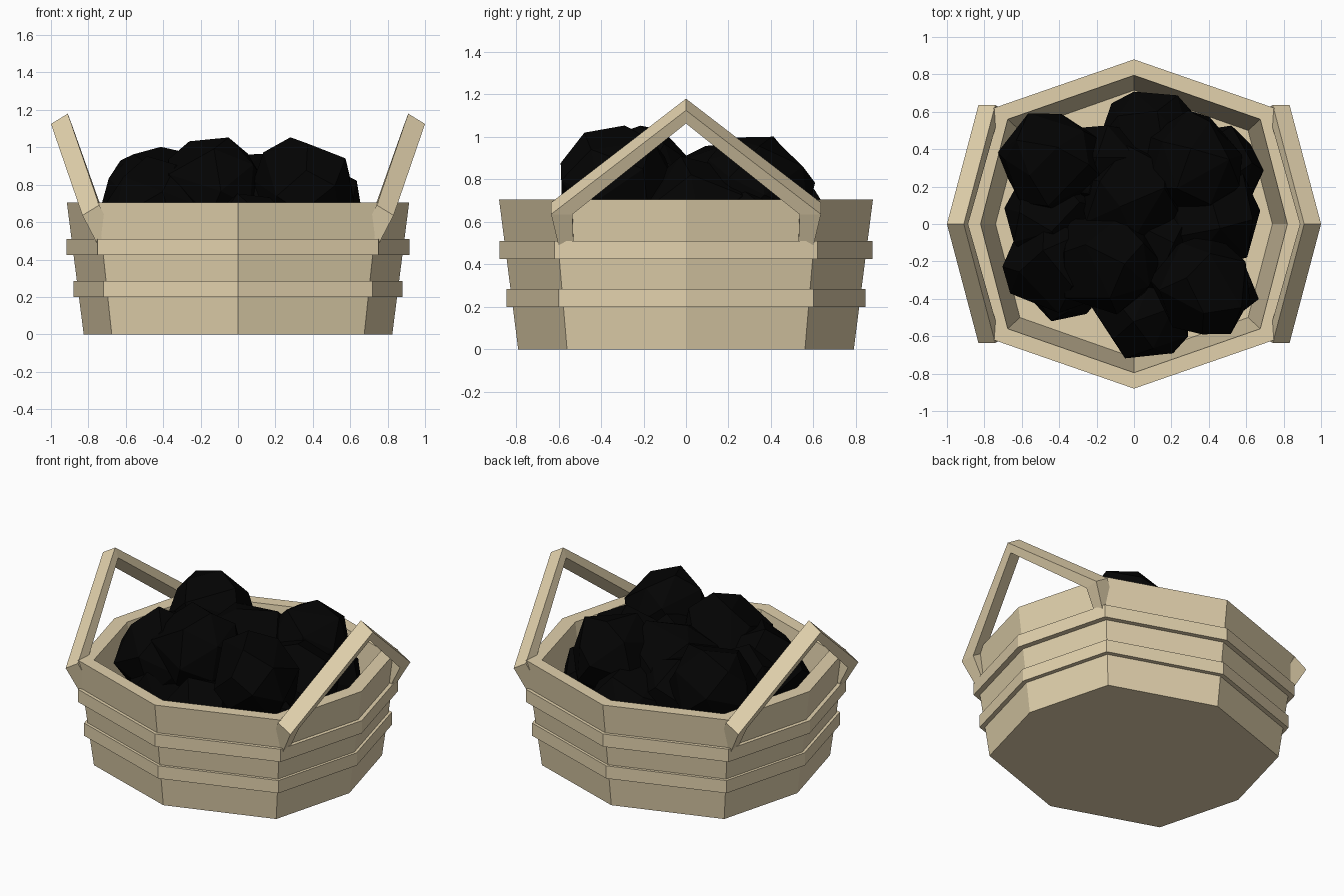
import bpy, bmesh, math, random
from mathutils import Vector

if "Cube" in bpy.data.objects:
    bpy.data.objects.remove(bpy.data.objects["Cube"])

random.seed(4)


def material(name, rgb):
    m = bpy.data.materials.new(name)
    m.diffuse_color = (*rgb, 1)
    m.use_nodes = True
    m.node_tree.nodes["Principled BSDF"].inputs["Base Color"].default_value = m.diffuse_color
    return m


WOOD = material("pale wood", (0.76, 0.64, 0.415))
COAL = material("coal black", (0.001, 0.001, 0.001))


def finish(bm, name, mat):
    bmesh.ops.recalc_face_normals(bm, faces=bm.faces[:])
    me = bpy.data.meshes.new(name)
    bm.to_mesh(me)
    bm.free()
    me.materials.append(mat)
    ob = bpy.data.objects.new(name, me)
    bpy.context.collection.objects.link(ob)
    return ob


def octagon(ax, ay, cx, cy, z):
    return [(ax, 0, z), (cx, cy, z), (0, ay, z), (-cx, cy, z),
            (-ax, 0, z), (-cx, -cy, z), (0, -ay, z), (cx, -cy, z)]


def loft(name, loops, mat, cap=False):
    """Skin octagon loops; cap both ends, or join the last loop to the first."""
    bm = bmesh.new()
    rings = [[bm.verts.new(p) for p in lp] for lp in loops]
    n = len(rings[0])
    pairs = list(zip(rings, rings[1:]))
    if cap:
        bm.faces.new(rings[0])
        bm.faces.new(rings[-1])
    else:
        pairs.append((rings[-1], rings[0]))
    for a, b in pairs:
        for i in range(n):
            j = (i + 1) % n
            bm.faces.new((a[i], a[j], b[j], b[i]))
    return finish(bm, name, mat)


# Hollow flared tub
loft("tub", [octagon(0.825, 0.79, 0.675, 0.56, 0),
             octagon(0.915, 0.88, 0.75, 0.62, 0.705),
             octagon(0.82, 0.795, 0.675, 0.56, 0.705),
             octagon(0.74, 0.715, 0.61, 0.50, 0.06)], WOOD, cap=True)

# Two raised hoops
for name, z0, z1, ax, ay, cx, cy in (
        ("lower_hoop", 0.20, 0.285, 0.88, 0.845, 0.72, 0.60),
        ("upper_hoop", 0.425, 0.51, 0.917, 0.877, 0.75, 0.62)):
    outer = (ax, ay, cx, cy)
    inner = tuple(v - 0.055 for v in outer)
    loft(name, [octagon(*outer, z0), octagon(*outer, z1),
                octagon(*inner, z1), octagon(*inner, z0)], WOOD)

# Peaked handles leaning outward: half outline (x, y, z) of the outer face
upper = [(0.754, 0.60, 0.487), (0.832, 0.635, 0.636), (1.0, 0, 1.125)]
lower = [(0.765, 0.53, 0.51), (0.825, 0.535, 0.635), (0.977, 0, 1.063)]


def bar(name, side):
    bm = bmesh.new()
    flip = lambda pts: [(x, -y, z) for x, y, z in reversed(pts[:2])]
    sections = []
    for u, l in zip(upper + flip(upper), lower + flip(lower)):
        pts = [u, l, (l[0] - 0.09, l[1], l[2] + 0.055),
               (u[0] - 0.09, u[1], u[2] + 0.055)]
        sections.append([bm.verts.new((side * x, y, z)) for x, y, z in pts])
    for a, b in zip(sections, sections[1:]):
        for i in range(4):
            j = (i + 1) % 4
            bm.faces.new((a[i], a[j], b[j], b[i]))
    bm.faces.new(sections[0])
    bm.faces.new(sections[-1])
    finish(bm, name, WOOD)


bar("right_handle", 1)
bar("left_handle", -1)


# Faceted coal lumps: convex hulls of jittered points on a sphere
def lump(name, x, y, z, r):
    bm = bmesh.new()
    n = 20
    turn = random.random() * 6.28
    for i in range(n):
        h = 1 - 2 * (i + 0.5) / n
        a = i * 2.39996 + turn + random.uniform(-0.3, 0.3)
        s = math.sqrt(1 - h * h)
        d = Vector((s * math.cos(a), s * math.sin(a), h))
        d *= r * random.uniform(0.96, 1.12)
        bm.verts.new(Vector((x, y, z)) + d)
    bmesh.ops.convex_hull(bm, input=bm.verts[:])
    loose = [v for v in bm.verts if not v.link_faces]
    bmesh.ops.delete(bm, geom=loose, context='VERTS')
    bmesh.ops.dissolve_limit(bm, angle_limit=math.radians(14),
                             verts=bm.verts[:], edges=bm.edges[:])
    finish(bm, name, COAL)


lumps = [(-0.44, 0.33, 0.74, 0.27), (0.36, -0.33, 0.78, 0.28),
         (-0.14, -0.21, 0.78, 0.28), (-0.41, -0.20, 0.66, 0.28),
         (0.06, -0.46, 0.48, 0.26), (0.10, 0.46, 0.52, 0.27),
         (0.32, 0.32, 0.74, 0.27), (0.40, 0.05, 0.62, 0.28),
         (0.0, 0.14, 0.69, 0.29), (-0.42, 0.05, 0.60, 0.28),
         (0.42, 0.28, 0.52, 0.26), (-0.36, -0.25, 0.48, 0.26),
         (0.40, -0.33, 0.50, 0.26), (0.12, -0.10, 0.60, 0.28),
         (-0.16, 0.28, 0.60, 0.27)]
for i, spec in enumerate(lumps):
    lump(f"coal_lump_{i + 1}", *spec)
